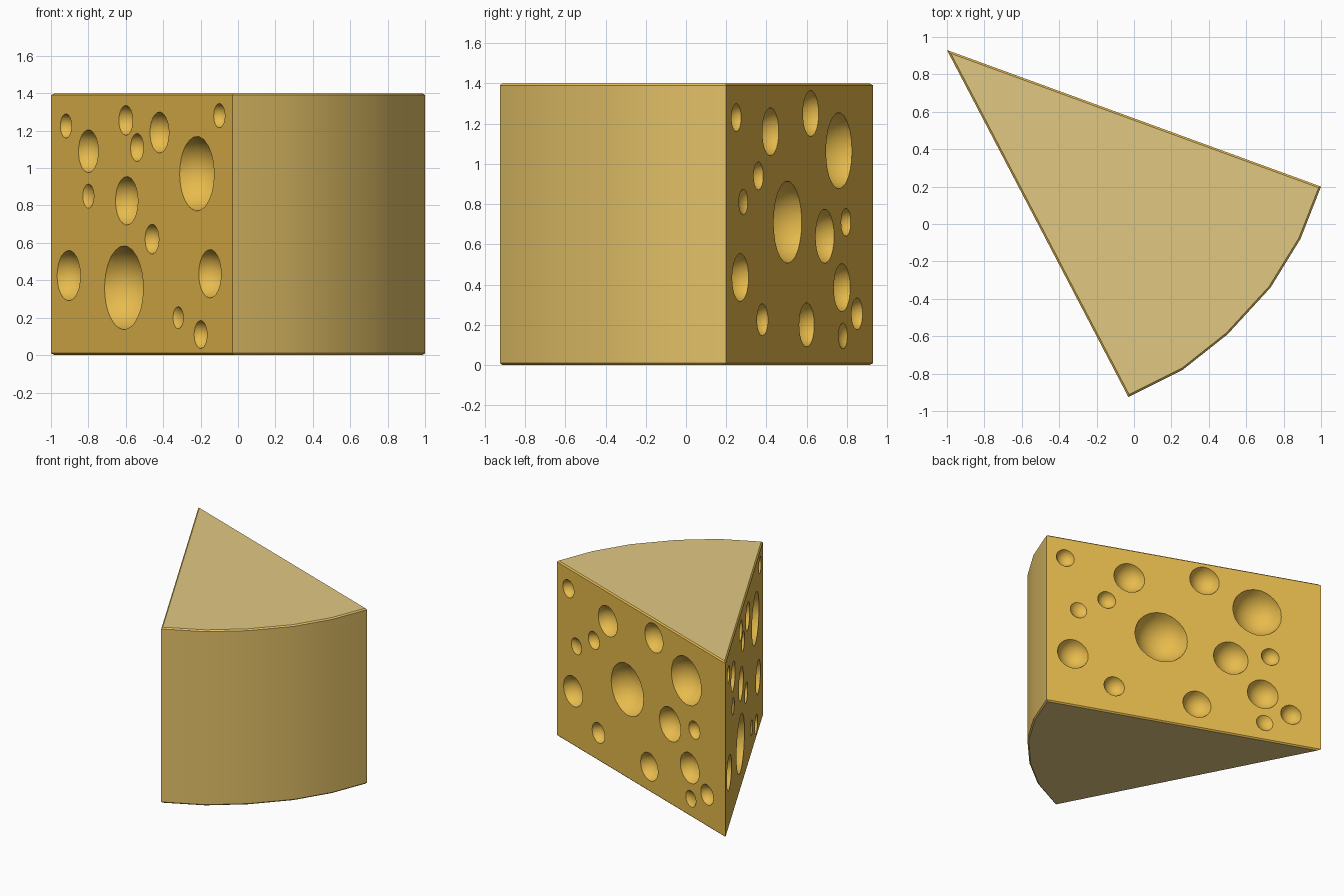
import bpy, bmesh
from mathutils import Vector, Matrix

if "Cube" in bpy.data.objects:
    bpy.data.objects.remove(bpy.data.objects["Cube"])

H = 1.4
TIP, END_B, END_C = Vector((-1, 0.93, 0)), Vector((-0.03, -0.925, 0)), Vector((1, 0.2, 0))
ARC = [(0.26, -0.78), (0.50, -0.59), (0.73, -0.34), (0.89, -0.08)]


def material(name, rgb):
    m = bpy.data.materials.new(name)
    m.diffuse_color = (*rgb, 1)
    m.use_nodes = True
    m.node_tree.nodes["Principled BSDF"].inputs["Base Color"].default_value = m.diffuse_color
    return m


MATS = [material("cut cheese gold", (0.83, 0.515, 0.076)),
        material("rind gold", (0.79, 0.546, 0.141)),
        material("pale top", (0.753, 0.578, 0.223))]


def make_object(name, bm):
    me = bpy.data.meshes.new(name)
    bm.to_mesh(me)
    bm.free()
    for m in MATS:
        me.materials.append(m)
    ob = bpy.data.objects.new(name, me)
    bpy.context.collection.objects.link(ob)
    return ob


def outward(a, b):
    # horizontal normal of a cut face, running counter-clockwise from a to b
    d = (b - a).normalized()
    return Vector((d.y, -d.x, 0))


N_AB = outward(TIP, END_B)
N_AC = outward(END_C, TIP)

# Wedge body: extruded slice with a slim chamfer round top and bottom
bm = bmesh.new()
outline = [TIP, END_B] + [Vector((x, y, 0)) for x, y in ARC] + [END_C]
base = bm.faces.new([bm.verts.new(p) for p in outline])
ext = bmesh.ops.extrude_face_region(bm, geom=[base])
bmesh.ops.translate(bm, vec=(0, 0, H),
                    verts=[g for g in ext["geom"] if isinstance(g, bmesh.types.BMVert)])
bmesh.ops.recalc_face_normals(bm, faces=bm.faces)
rims = [e for e in bm.edges if abs(e.verts[0].co.z - e.verts[1].co.z) < 0.01]
bmesh.ops.bevel(bm, geom=rims, offset=0.01, segments=1, affect='EDGES')
bm.normal_update()
for f in bm.faces:
    if abs(f.normal.z) > 0.9:
        f.material_index = 2
    else:
        n = Vector((f.normal.x, f.normal.y, 0)).normalized()
        f.material_index = 0 if max(n.dot(N_AB), n.dot(N_AC)) > 0.95 else 1
wedge = make_object("cheese_wedge", bm)

# Holes: (x, z, radius) on the left cut, (y, z, radius) on the back cut
LEFT = [(-.92, 1.225, .065), (-.80, 1.09, .115), (-.60, 1.255, .08), (-.54, 1.11, .075),
        (-.42, 1.19, .11), (-.10, 1.28, .065), (-.22, .97, .20), (-.80, .85, .065),
        (-.595, .825, .13), (-.46, .62, .08), (-.905, .425, .135), (-.61, .36, .225),
        (-.15, .435, .13), (-.32, .20, .06), (-.20, .11, .075)]
BACK = [(.25, 1.23, .07), (.42, 1.16, .12), (.62, 1.25, .115), (.76, 1.065, .19),
        (.36, .94, .07), (.285, .81, .065), (.505, .71, .205), (.69, .64, .135),
        (.795, .71, .07), (.27, .435, .12), (.775, .385, .12), (.38, .225, .08),
        (.60, .20, .11), (.85, .255, .08), (.78, .145, .065)]
SHALLOW = {(-.80, .85), (-.32, .20), (.285, .81), (.78, .145)}

bm = bmesh.new()


def hole(point, normal, z, r, depth):
    big = (r * r + depth * depth) / (2 * depth)
    c = point + normal * (big - depth)
    c.z = z
    bmesh.ops.create_icosphere(bm, subdivisions=3, radius=big, matrix=Matrix.Translation(c))


for x, z, r in LEFT:
    p = TIP.lerp(END_B, (x - TIP.x) / (END_B.x - TIP.x))
    hole(p, N_AB, z, r, r * (0.45 if (x, z) in SHALLOW else 0.8))
for y, z, r in BACK:
    p = TIP.lerp(END_C, (y - TIP.y) / (END_C.y - TIP.y))
    hole(p, N_AC, z, r, r * (0.45 if (y, z) in SHALLOW else 0.8))
cutter = make_object("hole_cutter", bm)
cutter.hide_render = True

# Carve the holes
mod = wedge.modifiers.new("holes", 'BOOLEAN')
mod.operation = 'DIFFERENCE'
mod.solver = 'EXACT'
mod.use_self = True
mod.object = cutter
bpy.context.view_layer.objects.active = wedge
wedge.select_set(True)
bpy.ops.object.modifier_apply(modifier=mod.name)
bpy.data.objects.remove(cutter)
bpy.ops.object.shade_smooth_by_angle(angle=0.5)
